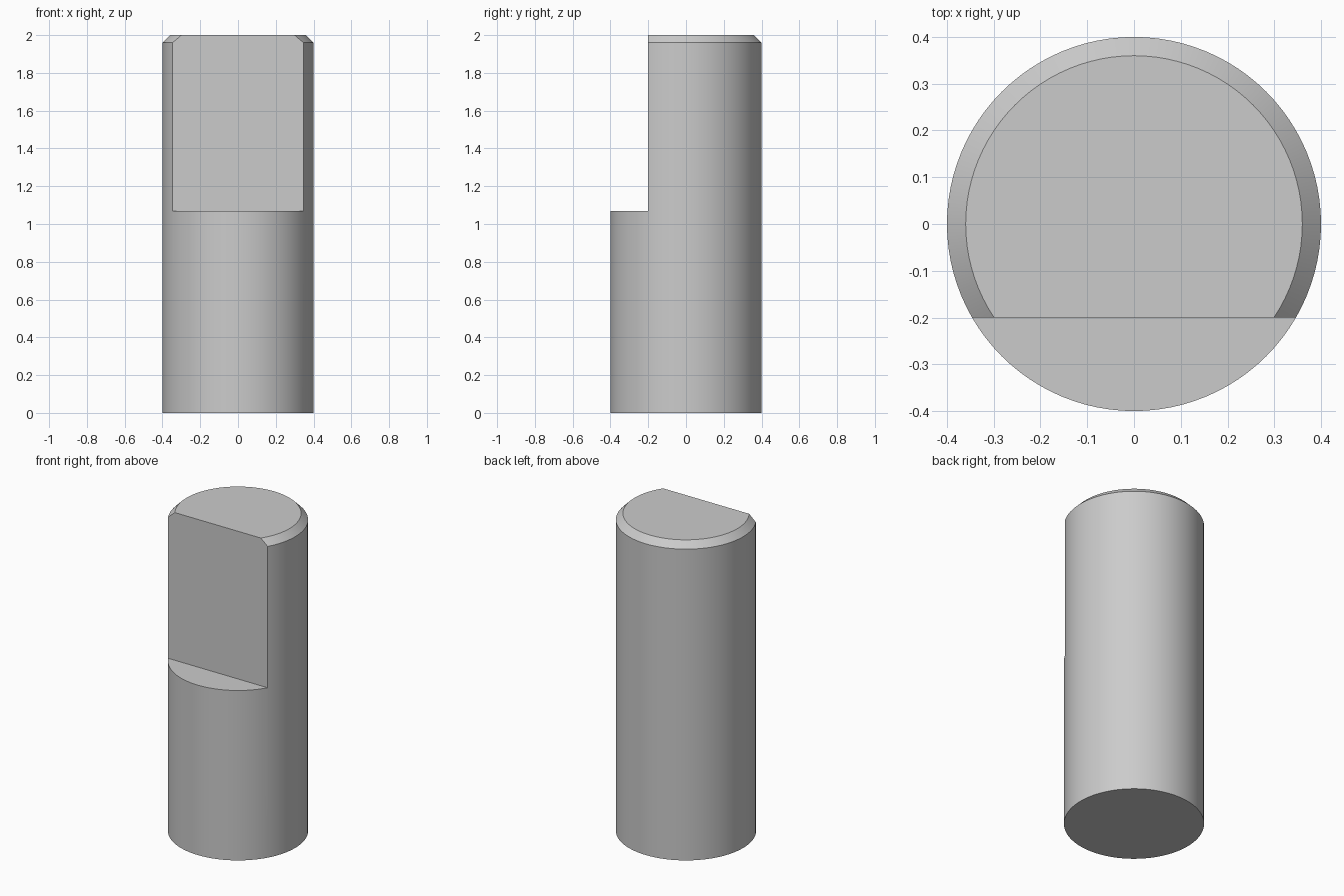
import bpy
import bmesh
from math import radians
from mathutils import Matrix

RADIUS, HEIGHT, CHAMFER = 0.4, 2.0, 0.04
FLAT_Y, STEP_Z = -0.2, 1.07

cube = bpy.data.objects.get("Cube")
if cube:
    bpy.data.objects.remove(cube, do_unlink=True)

# Plain grey metal
grey = bpy.data.materials.new("grey_metal")
grey.use_nodes = True
colour = (0.6, 0.6, 0.6, 1)
grey.diffuse_color = colour
grey.node_tree.nodes["Principled BSDF"].inputs["Base Color"].default_value = colour


def add_object(name, bm):
    mesh = bpy.data.meshes.new(name)
    bm.to_mesh(mesh)
    bm.free()
    mesh.materials.append(grey)
    obj = bpy.data.objects.new(name, mesh)
    bpy.context.collection.objects.link(obj)
    return obj


# Round pin with a chamfered top rim
bm = bmesh.new()
bmesh.ops.create_cone(bm, cap_ends=True, segments=96, radius1=RADIUS,
                      radius2=RADIUS, depth=HEIGHT,
                      matrix=Matrix.Translation((0, 0, HEIGHT / 2)))
rim = [e for e in bm.edges if all(v.co.z > HEIGHT - 0.01 for v in e.verts)]
bmesh.ops.bevel(bm, geom=rim, offset=CHAMFER, segments=1, affect='EDGES')
pin = add_object("pin_shaft", bm)

# Block that cuts the flat into the upper front
bm = bmesh.new()
bmesh.ops.create_cube(bm, size=2, matrix=Matrix.Translation(
    (0, FLAT_Y - 1, STEP_Z + 1)))
cutter = add_object("flat_cutter", bm)
cutter.hide_render = True

cut = pin.modifiers.new("flat", 'BOOLEAN')
cut.operation = 'DIFFERENCE'
cut.solver = 'EXACT'
cut.object = cutter

bpy.ops.object.select_all(action='DESELECT')
pin.select_set(True)
bpy.context.view_layer.objects.active = pin
bpy.ops.object.modifier_apply(modifier=cut.name)
bpy.data.objects.remove(cutter, do_unlink=True)

# Smooth round sides, crisp edges
bpy.ops.object.shade_smooth_by_angle(angle=radians(25))
